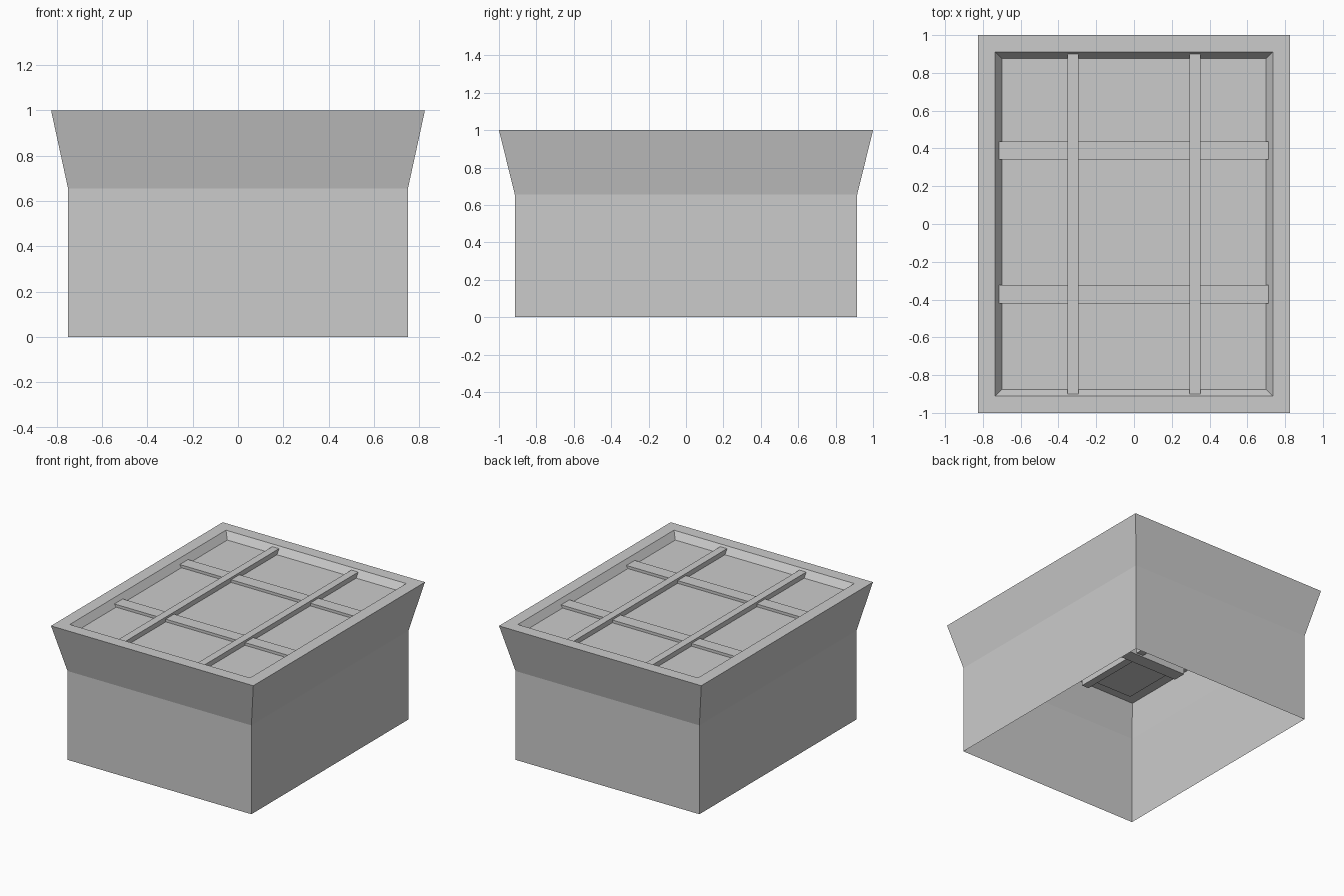
import bpy
import bmesh

old = bpy.data.objects.get("Cube")
if old:
    bpy.data.objects.remove(old, do_unlink=True)

GREY = (0.6, 0.6, 0.6, 1.0)
mat = bpy.data.materials.new("plain_grey")
mat.use_nodes = True
mat.diffuse_color = GREY
mat.node_tree.nodes["Principled BSDF"].inputs["Base Color"].default_value = GREY


def add_object(name, bm):
    mesh = bpy.data.meshes.new(name)
    bm.to_mesh(mesh)
    bm.free()
    mesh.materials.append(mat)
    obj = bpy.data.objects.new(name, mesh)
    bpy.context.collection.objects.link(obj)


def ring(bm, half_x, half_y, z):
    """Rectangular loop of vertices, counter-clockwise from above."""
    return [bm.verts.new((sx * half_x, sy * half_y, z))
            for sx, sy in ((-1, -1), (1, -1), (1, 1), (-1, 1))]


def add_bar(name, centre, size):
    bm = bmesh.new()
    bmesh.ops.create_cube(bm, size=1)
    bmesh.ops.scale(bm, vec=size, verts=bm.verts)
    bmesh.ops.translate(bm, vec=centre, verts=bm.verts)
    add_object(name, bm)


# Open-bottomed shell: straight walls, flared top, flat rim, sloped recess
bm = bmesh.new()
profile = [(0.75, 0.915, 0.0), (0.75, 0.915, 0.655), (0.825, 1.0, 1.0),
           (0.735, 0.91, 1.0), (0.70, 0.875, 0.95)]
rings = [ring(bm, *p) for p in profile]
for low, high in zip(rings, rings[1:]):
    for i in range(4):
        j = (i + 1) % 4
        bm.faces.new((low[i], low[j], high[j], high[i]))
bm.faces.new(rings[-1])  # recessed panel
add_object("flared_box_shell", bm)

# Crossing lattice bars, set through the recessed panel
for side, s in (("right", -1), ("left", 1)):
    add_bar(side + "_long_bar", (s * 0.323, 0.003, 0.943), (0.056, 1.81, 0.085))
for side, y in (("front", -0.372), ("back", 0.389)):
    add_bar(side + "_cross_bar", (-0.002, y, 0.93), (1.43, 0.097, 0.08))
